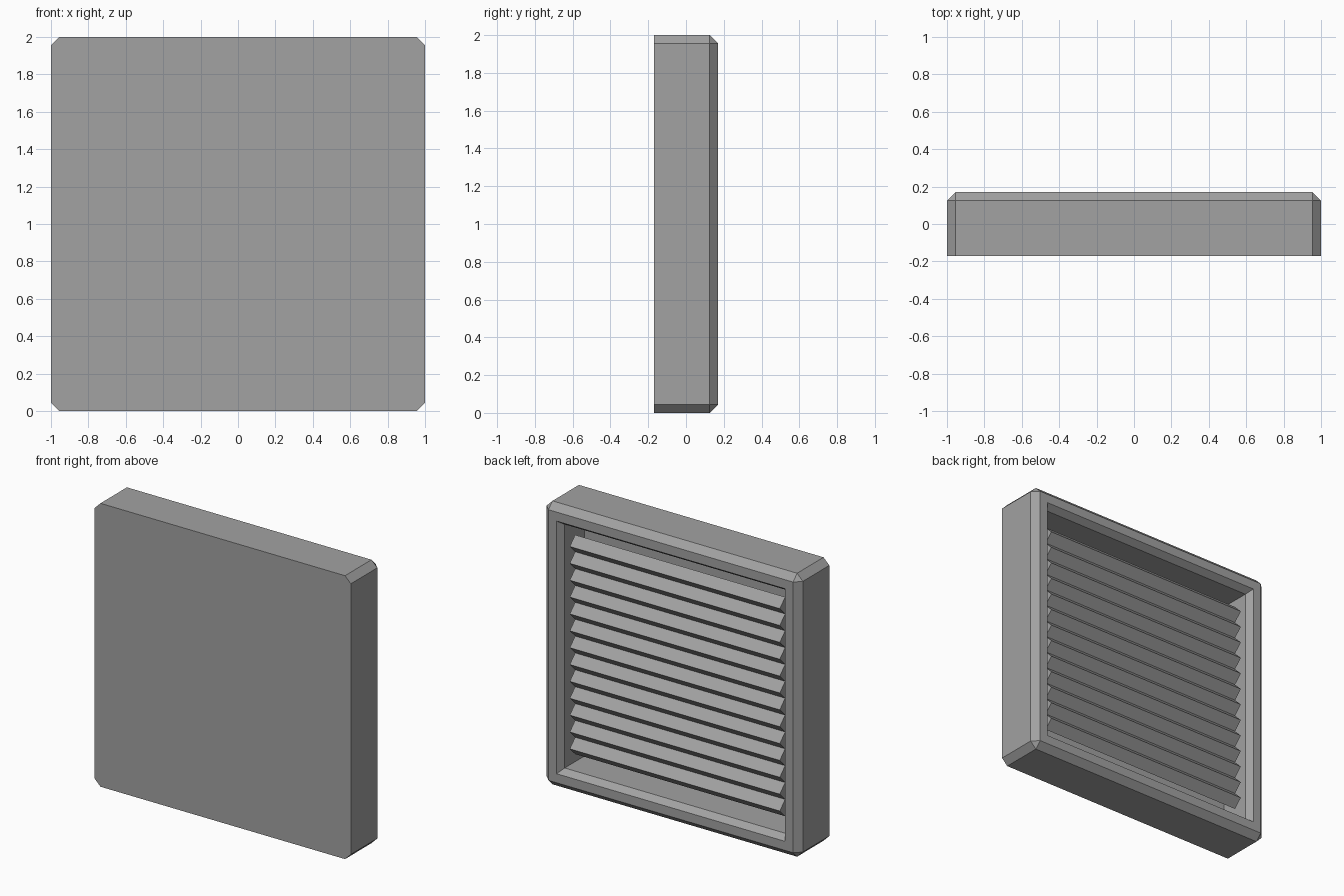
import bpy, bmesh, math
from mathutils import Matrix, Vector

cube = bpy.data.objects.get("Cube")
if cube:
    bpy.data.objects.remove(cube, do_unlink=True)

DEPTH = 0.34       # thickness of the housing
CHAMFER = 0.045    # width of every chamfer
RIM = 0.09         # flat rim around the opening
CAVITY = 0.22      # depth of the straight recess
BARS = 13
PITCH = 0.119      # spacing and diagonal of the louver bars

grey = bpy.data.materials.new("grey_metal")
grey.use_nodes = True
grey.diffuse_color = (0.36, 0.36, 0.36, 1)
grey.node_tree.nodes["Principled BSDF"].inputs["Base Color"].default_value = (0.36, 0.36, 0.36, 1)


def make_object(name, bm):
    bmesh.ops.recalc_face_normals(bm, faces=bm.faces)
    mesh = bpy.data.meshes.new(name)
    bm.to_mesh(mesh)
    bm.free()
    mesh.materials.append(grey)
    obj = bpy.data.objects.new(name, mesh)
    bpy.context.collection.objects.link(obj)
    return obj


def box(size, centre, rotation=Matrix()):
    bm = bmesh.new()
    scale = Matrix.Diagonal((*size, 1))
    bmesh.ops.create_cube(bm, size=1, matrix=Matrix.Translation(centre) @ rotation @ scale)
    return bm


# Housing: chamfered everywhere except around the flat front plate
bm = box((2, DEPTH, 2), (0, 0, 1))
edges = [e for e in bm.edges if any(v.co.y > 0 for v in e.verts)]
bmesh.ops.bevel(bm, geom=edges, offset=CHAMFER, segments=1, affect='EDGES')
bm.normal_update()

# Recess in the back: flat rim, sloped lip, then straight walls
back = max(bm.faces, key=lambda f: f.calc_center_median().y)
bmesh.ops.inset_region(bm, faces=[back], thickness=RIM)
bmesh.ops.inset_region(bm, faces=[back], thickness=CHAMFER, depth=-CHAMFER)
floor = bmesh.ops.extrude_discrete_faces(bm, faces=[back])["faces"][0]
bmesh.ops.translate(bm, verts=floor.verts, vec=Vector((0, -CAVITY, 0)))
make_object("vent_housing", bm)

# Louvers: square bars turned on edge, stacked corner to corner
side = PITCH / math.sqrt(2)
length = 2 * (1 - 2 * CHAMFER - RIM)
tip_y = DEPTH / 2 - CHAMFER
for i in range(BARS):
    z = 1 + (i - (BARS - 1) / 2) * PITCH
    bar = box((length, side, side), (0, tip_y - PITCH / 2, z),
              Matrix.Rotation(math.radians(45), 4, 'X'))
    make_object(f"louver_bar_{i + 1}", bar)
